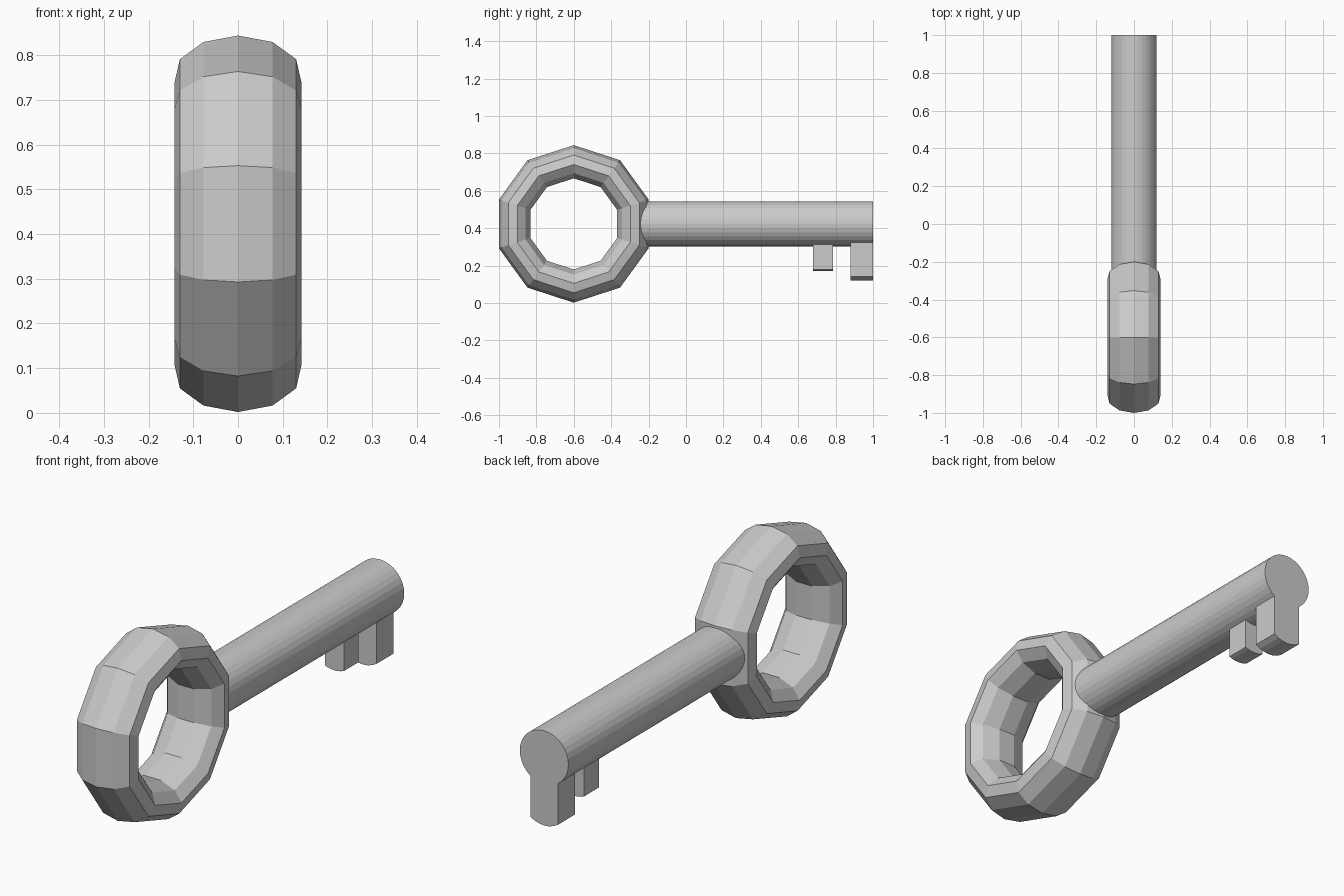
import bpy
from math import sin, cos, pi, asin, sqrt

if "Cube" in bpy.data.objects:
    bpy.data.objects.remove(bpy.data.objects["Cube"])

CZ = 0.423       # height of the shaft axis and ring centre
SHAFT_R = 0.12


def make_object(name, verts, faces):
    mesh = bpy.data.meshes.new(name)
    mesh.from_pydata(verts, [], faces)
    mesh.update()
    obj = bpy.data.objects.new(name, mesh)
    bpy.context.collection.objects.link(obj)
    return obj


def extrude_y(name, profile, y0, y1):
    """Prism along y from a closed, counter-clockwise (x, z) profile."""
    n = len(profile)
    verts = [(x, y, z) for y in (y0, y1) for x, z in profile]
    faces = [(i, n + i, n + (i + 1) % n, (i + 1) % n) for i in range(n)]
    faces += [tuple(range(n)), tuple(reversed(range(n, 2 * n)))]
    return make_object(name, verts, faces)


# ring handle: low-poly torus with a wide oval section
MAJ, MIN = 10, 11
verts = []
for i in range(MAJ):
    a = 2 * pi * i / MAJ + pi / 2
    for j in range(MIN):
        b = 2 * pi * j / MIN
        r = 0.3305 + 0.0905 * cos(b)
        verts.append((0.143 * sin(b), -0.6 + r * cos(a), CZ + r * sin(a)))
faces = []
for i in range(MAJ):
    for j in range(MIN):
        k, m = (i + 1) % MAJ, (j + 1) % MIN
        faces.append((i * MIN + j, k * MIN + j, k * MIN + m, i * MIN + m))
make_object("ring_handle", verts, faces)

# shaft: round bar starting inside the ring
circle = [(SHAFT_R * cos(2 * pi * i / 32), CZ + SHAFT_R * sin(2 * pi * i / 32))
          for i in range(32)]
extrude_y("shaft", circle, -0.28, 1.0)


# teeth: the shaft's lower curve pulled straight down
def tooth(name, half_width, y0, y1, bottom):
    steps = 6
    xs = [-half_width + 2 * half_width * i / steps for i in range(steps + 1)]
    low = [(x, bottom + SHAFT_R - sqrt(SHAFT_R ** 2 - x * x)) for x in xs]
    top = [(x, CZ - sqrt(0.118 ** 2 - x * x)) for x in reversed(xs)]
    extrude_y(name, low + top, y0, y1)


tooth("short_tooth", 0.046, 0.68, 0.785, 0.17)
tooth("long_tooth", 0.068, 0.88, 1.0, 0.12)
